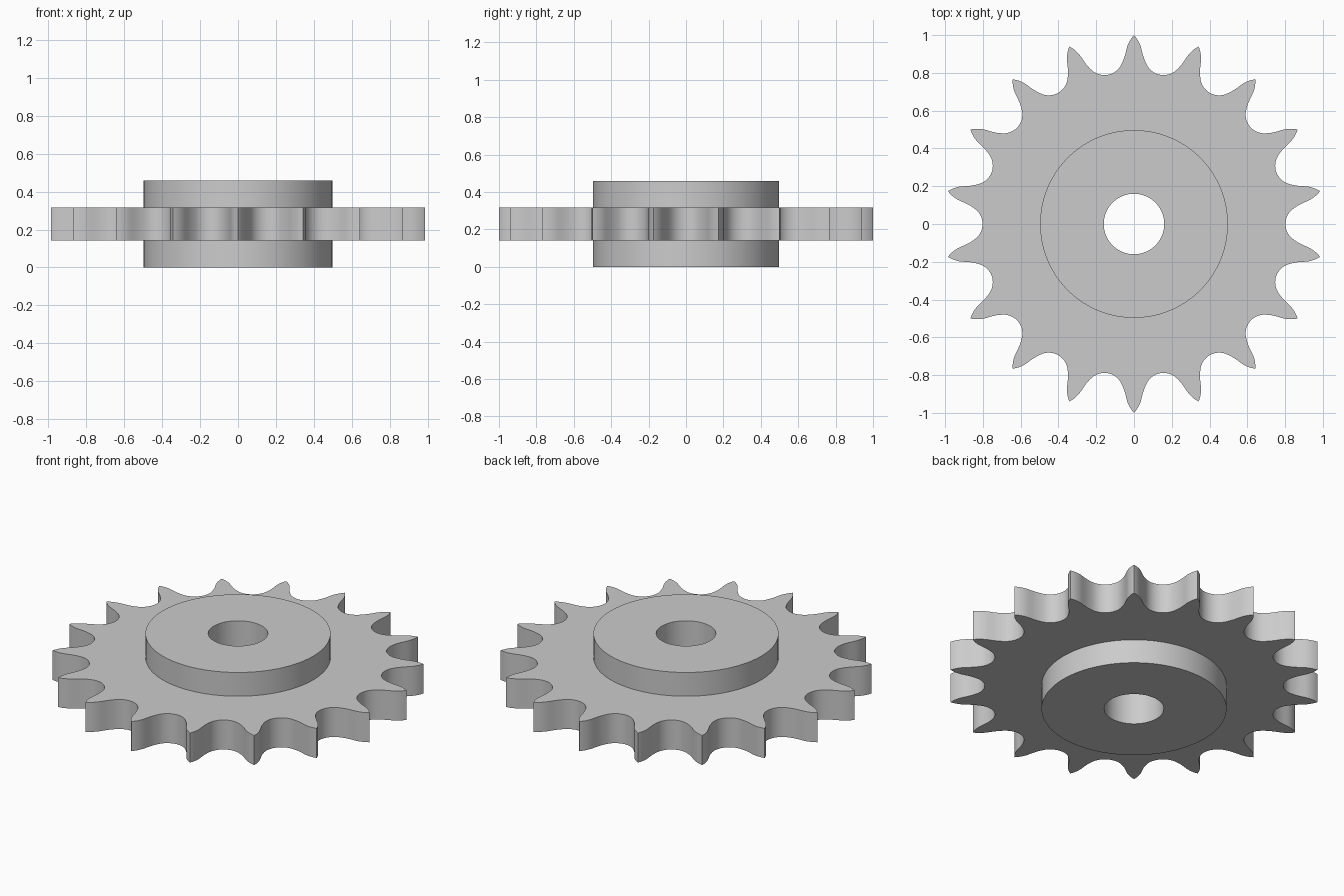
import bpy
import bmesh
from math import sin, cos, pi, radians, sqrt
from mathutils import Vector, Matrix

cube = bpy.data.objects.get("Cube")
if cube:
    bpy.data.objects.remove(cube, do_unlink=True)

TEETH = 18
HUB_R, BORE_R = 0.497, 0.16
HUB_H, PLATE_LO, PLATE_HI = 0.458, 0.142, 0.317
PITCH_R, ROLLER = 0.9, 0.198

steel = bpy.data.materials.new("steel grey")
steel.use_nodes = True
GREY = (0.6, 0.6, 0.6, 1)
steel.diffuse_color = GREY
steel.node_tree.nodes["Principled BSDF"].inputs["Base Color"].default_value = GREY


def arc(centre, radius, start, end, steps):
    return [centre + radius * Vector((cos(a), sin(a)))
            for a in (start + (end - start) * i / steps for i in range(steps + 1))]


def tooth_outline():
    """Roller-chain tooth form: seating arc, working arc, flank and topping arc."""
    half = pi / TEETH
    a = radians(35 + 60 / TEETH)
    b = radians(18 - 56 / TEETH)
    seat_r = 0.5025 * ROLLER
    # Seating arc, from the bottom of the gap, then the working arc
    flank = arc(Vector((0, 0)), seat_r, -pi / 2, -a, 8)
    work_c = 0.8 * ROLLER * Vector((-cos(a), sin(a)))
    flank += arc(work_c, 0.8 * ROLLER + seat_r, -a, b - a, 4)[1:]
    # Topping arc, tangent to the flank, ending on the tooth centre line
    normal = Vector((cos(b - a), sin(b - a)))
    top_c = 1.4 * ROLLER * Vector((cos(half), -sin(half)))
    top_r = (top_c - flank[-1]).dot(normal)
    gear_c = Vector((0, -PITCH_R))
    axis = Vector((sin(half), cos(half)))
    offset = top_c - gear_c
    across = offset.x * axis.y - offset.y * axis.x
    tip_r = offset.dot(axis) + sqrt(top_r ** 2 - across ** 2)
    tip = gear_c + axis * tip_r - top_c
    start = pi + b - a
    end = Vector((1, 0)).angle_signed(tip)
    end = -end % (2 * pi)
    flank += arc(top_c, top_r, start, end, 8)
    # Mirror across the gap, scale to the tip circle and repeat round the wheel
    flank = [(p - gear_c) / tip_r for p in flank]
    gap = [Vector((-p.x, p.y)) for p in reversed(flank[1:])] + flank[:-1]
    outline = []
    for i in range(TEETH):
        turn = Matrix.Rotation(-(2 * i + 1) * half, 2)
        outline += [turn @ p for p in gap]
    return outline


def circle(radius, count=128):
    return arc(Vector((0, 0)), radius, 0, 2 * pi, count)[:-1]


def ring_solid(name, inner, outer, low, high):
    """Solid between two matching outlines."""
    bm = bmesh.new()
    loops = [[bm.verts.new((p.x, p.y, z)) for p in pts]
             for pts, z in ((inner, low), (outer, low), (outer, high), (inner, high))]
    n = len(inner)
    for k in range(4):
        one, two = loops[k], loops[(k + 1) % 4]
        for i in range(n):
            j = (i + 1) % n
            bm.faces.new((one[i], one[j], two[j], two[i]))
    bmesh.ops.recalc_face_normals(bm, faces=bm.faces)
    mesh = bpy.data.meshes.new(name)
    bm.to_mesh(mesh)
    bm.free()
    mesh.materials.append(steel)
    obj = bpy.data.objects.new(name, mesh)
    bpy.context.collection.objects.link(obj)
    bpy.ops.object.select_all(action="DESELECT")
    obj.select_set(True)
    bpy.context.view_layer.objects.active = obj
    bpy.ops.object.shade_smooth_by_angle(angle=radians(30))
    return obj


# Toothed plate, seated just inside the hub wall
teeth = tooth_outline()
ring_solid("toothed_plate", [p.normalized() * (HUB_R - 0.02) for p in teeth],
           teeth, PLATE_LO, PLATE_HI)

# Bored hub standing out on both sides of the plate
ring_solid("bored_hub", circle(BORE_R), circle(HUB_R), 0, HUB_H)
